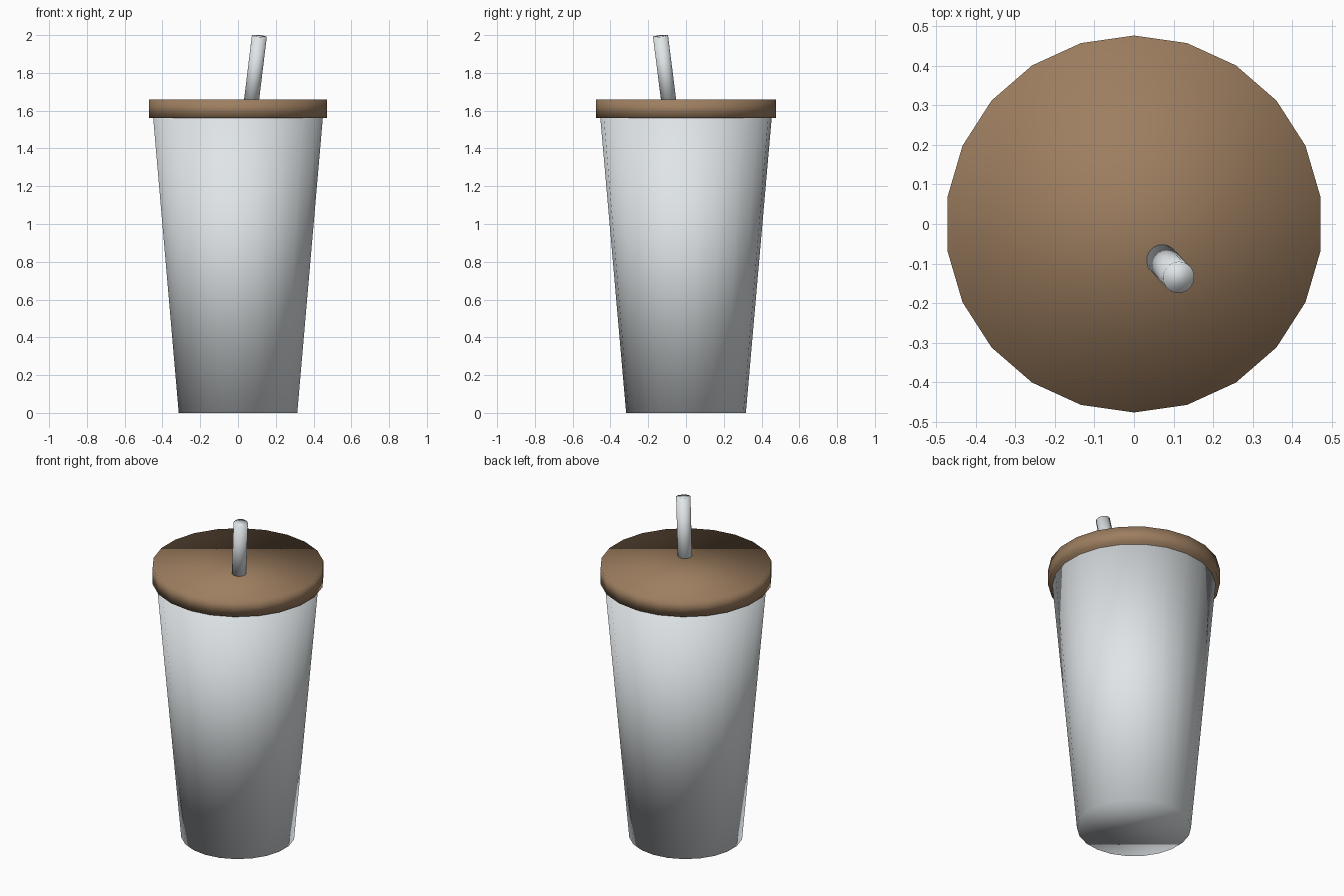
import bpy
from mathutils import Vector

if "Cube" in bpy.data.objects:
    bpy.data.objects.remove(bpy.data.objects["Cube"])

SIDES = 22


def make_material(name, rgb):
    mat = bpy.data.materials.new(name)
    mat.use_nodes = True
    mat.diffuse_color = (*rgb, 1)
    mat.node_tree.nodes["Principled BSDF"].inputs["Base Color"].default_value = (*rgb, 1)
    return mat


def tapered(name, start, end, r_start, r_end, mat):
    """Capped, fully smooth-shaded tapered cylinder between two points."""
    start, end = Vector(start), Vector(end)
    axis = end - start
    bpy.ops.mesh.primitive_cone_add(
        vertices=SIDES, radius1=r_start, radius2=r_end, depth=axis.length,
        end_fill_type='NGON', location=(start + end) / 2,
        rotation=Vector((0, 0, 1)).rotation_difference(axis).to_euler())
    obj = bpy.context.object
    obj.name = name
    obj.data.materials.append(mat)
    bpy.ops.object.shade_smooth()
    return obj


white = make_material("pale grey", (0.75, 0.79, 0.81))
brown = make_material("brown", (0.34, 0.21, 0.117))

# Cup body, its rim tucked just inside the lid
tapered("cup", (0, 0, 0), (0, 0, 1.6), 0.317, 0.457, white)

# Flat lid
tapered("lid", (0, 0, 1.56), (0, 0, 1.66), 0.477, 0.477, brown)

# Leaning straw
tapered("straw", (0.065, -0.085, 1.6), (0.113, -0.135, 1.995), 0.04, 0.04, white)
